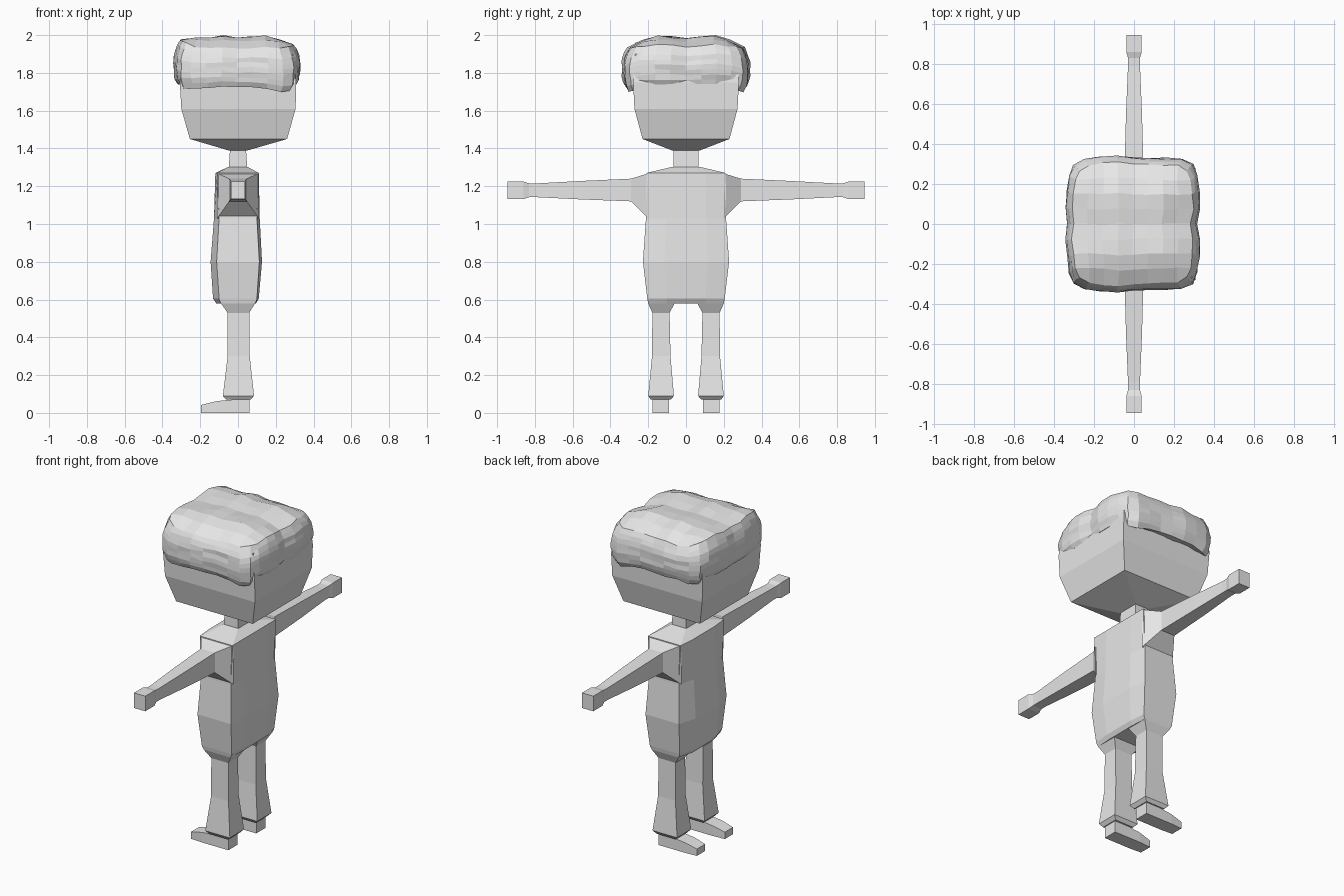
import bpy, bmesh, math, random

random.seed(4)
cube = bpy.data.objects.get("Cube")
if cube:
    bpy.data.objects.remove(cube)

grey = bpy.data.materials.new("plain grey")
grey.use_nodes = True
grey.diffuse_color = (0.8, 0.8, 0.8, 1)
grey.node_tree.nodes["Principled BSDF"].inputs["Base Color"].default_value = (0.8, 0.8, 0.8, 1)


def finish(name, bm, mirror=False):
    """Turn a bmesh into a flat shaded object, optionally mirrored across y."""
    bmesh.ops.recalc_face_normals(bm, faces=bm.faces)
    mesh = bpy.data.meshes.new(name)
    bm.to_mesh(mesh)
    bm.free()
    mesh.materials.append(grey)
    obj = bpy.data.objects.new(name, mesh)
    bpy.context.collection.objects.link(obj)
    if mirror:
        mod = obj.modifiers.new("mirror", 'MIRROR')
        mod.use_axis = (False, True, False)
        mod.use_mirror_merge = False
    return obj


def loft(name, rings, mirror=False):
    """Skin a list of equal-length point rings and cap both ends."""
    bm = bmesh.new()
    loops = [[bm.verts.new(p) for p in ring] for ring in rings]
    n = len(loops[0])
    for a, b in zip(loops, loops[1:]):
        for i in range(n):
            j = (i + 1) % n
            bm.faces.new((a[i], a[j], b[j], b[i]))
    bm.faces.new(loops[0])
    bm.faces.new(loops[-1])
    return finish(name, bm, mirror)


def rect_z(z, x0, x1, y0, y1):
    return [(x0, y0, z), (x1, y0, z), (x1, y1, z), (x0, y1, z)]


def rect_y(y, x0, x1, z0, z1):
    return [(x0, y, z0), (x1, y, z0), (x1, y, z1), (x0, y, z1)]


def rect_x(x, y0, y1, z0, z1):
    return [(x, y0, z0), (x, y1, z0), (x, y1, z1), (x, y0, z1)]


def torso_ring(z, front, back, corner, y):
    """Rectangle whose chest and back bulge beyond the corners."""
    m = y * 0.5
    return [(-corner, -y, z), (corner, -y, z), (back, -m, z), (back, m, z),
            (corner, y, z), (-corner, y, z), (-front, m, z), (-front, -m, z)]


# Torso: hips, belly, chest, shoulders, neck base
loft("torso", [torso_ring(*r) for r in (
    (0.58, 0.115, 0.095, 0.09, 0.20),
    (0.605, 0.132, 0.11, 0.10, 0.205),
    (0.80, 0.145, 0.127, 0.113, 0.228),
    (1.03, 0.127, 0.115, 0.10, 0.212),
    (1.27, 0.12, 0.11, 0.11, 0.21),
    (1.303, 0.05, 0.05, 0.05, 0.07))])

# Arms: shoulder, upper arm, forearm, wrist, hand
loft("arms", [rect_y(*r) for r in (
    (0.20, -0.11, 0.11, 1.03, 1.268),
    (0.29, -0.047, 0.047, 1.12, 1.24),
    (0.55, -0.04, 0.04, 1.13, 1.228),
    (0.79, -0.03, 0.03, 1.142, 1.215),
    (0.83, -0.03, 0.03, 1.142, 1.215),
    (0.86, -0.038, 0.038, 1.132, 1.224),
    (0.945, -0.038, 0.038, 1.132, 1.224))], mirror=True)

# Legs: hip, thigh, knee, flared hem
loft("legs", [rect_z(*r) for r in (
    (0.60, -0.10, 0.10, 0.05, 0.204),
    (0.58, -0.09, 0.09, 0.06, 0.20),
    (0.53, -0.055, 0.06, 0.087, 0.178),
    (0.30, -0.055, 0.062, 0.082, 0.18),
    (0.09, -0.08, 0.085, 0.064, 0.20),
    (0.07, -0.062, 0.066, 0.08, 0.186))], mirror=True)

# Feet: heel to toe
loft("feet", [rect_x(*r) for r in (
    (0.06, 0.09, 0.178, 0, 0.075),
    (-0.06, 0.09, 0.178, 0, 0.068),
    (-0.12, 0.09, 0.178, 0, 0.061),
    (-0.195, 0.095, 0.173, 0, 0.042))], mirror=True)

loft("neck", [rect_z(1.28, -0.05, 0.05, -0.068, 0.068),
              rect_z(1.40, -0.042, 0.042, -0.065, 0.065)])

# Head: chin, jaw, cheeks, crown
loft("head", [rect_z(*r) for r in (
    (1.388, -0.045, 0.045, -0.07, 0.07),
    (1.45, -0.255, 0.26, -0.23, 0.23),
    (1.61, -0.30, 0.305, -0.273, 0.273),
    (1.75, -0.308, 0.308, -0.28, 0.28),
    (1.90, -0.29, 0.29, -0.27, 0.27))])

# Hair: subdivided block bent into a lumpy cap
bm = bmesh.new()
bmesh.ops.create_cube(bm, size=2)
bmesh.ops.subdivide_edges(bm, edges=bm.edges[:], cuts=7, use_grid_fill=True)
for vert in bm.verts:
    u, v, w = vert.co
    edge = max(abs(u), abs(v))
    bulge = 1 - abs(w + 0.1) ** 2.5                       # sides swell at mid height
    corner = 0.032 * (abs(u) * abs(v)) ** 8               # rounded upright corners
    half_x = 0.305 + 0.025 * bulge + 0.008 * math.cos(2 * math.pi * (abs(v) - 0.25))
    half_x -= 0.012 * math.cos(math.pi * v) ** 2 if u > 0 and abs(v) < 0.3 else 0
    half_y = 0.303 + 0.026 * bulge + 0.012 * math.exp(-((u + 0.3) / 0.3) ** 2)
    top = 1.94 + 0.047 * (1 - edge ** 4)
    top -= 0.008 * math.cos(2 * math.pi * v / 0.95)
    top += 0.005 * math.cos(2 * math.pi * (u - 0.4) / 0.65)
    top += 0.025 * max(0, -u) ** 6
    side = abs(v) ** 8
    bottom = 1.74 - side * (0.012 + 0.028 * math.exp(-((u - 0.8) / 0.35) ** 2)
                            + 0.014 * math.exp(-((u + 0.9) / 0.35) ** 2))
    t = (w + 1) / 2
    jit = [random.uniform(-0.004, 0.004) for _ in range(3)]
    vert.co = (u * half_x - math.copysign(corner, u) + jit[0] - 0.004,
               v * half_y - math.copysign(corner, v) + jit[1],
               min(2.0, bottom + (top - bottom) * t + jit[2]))
finish("hair", bm)
